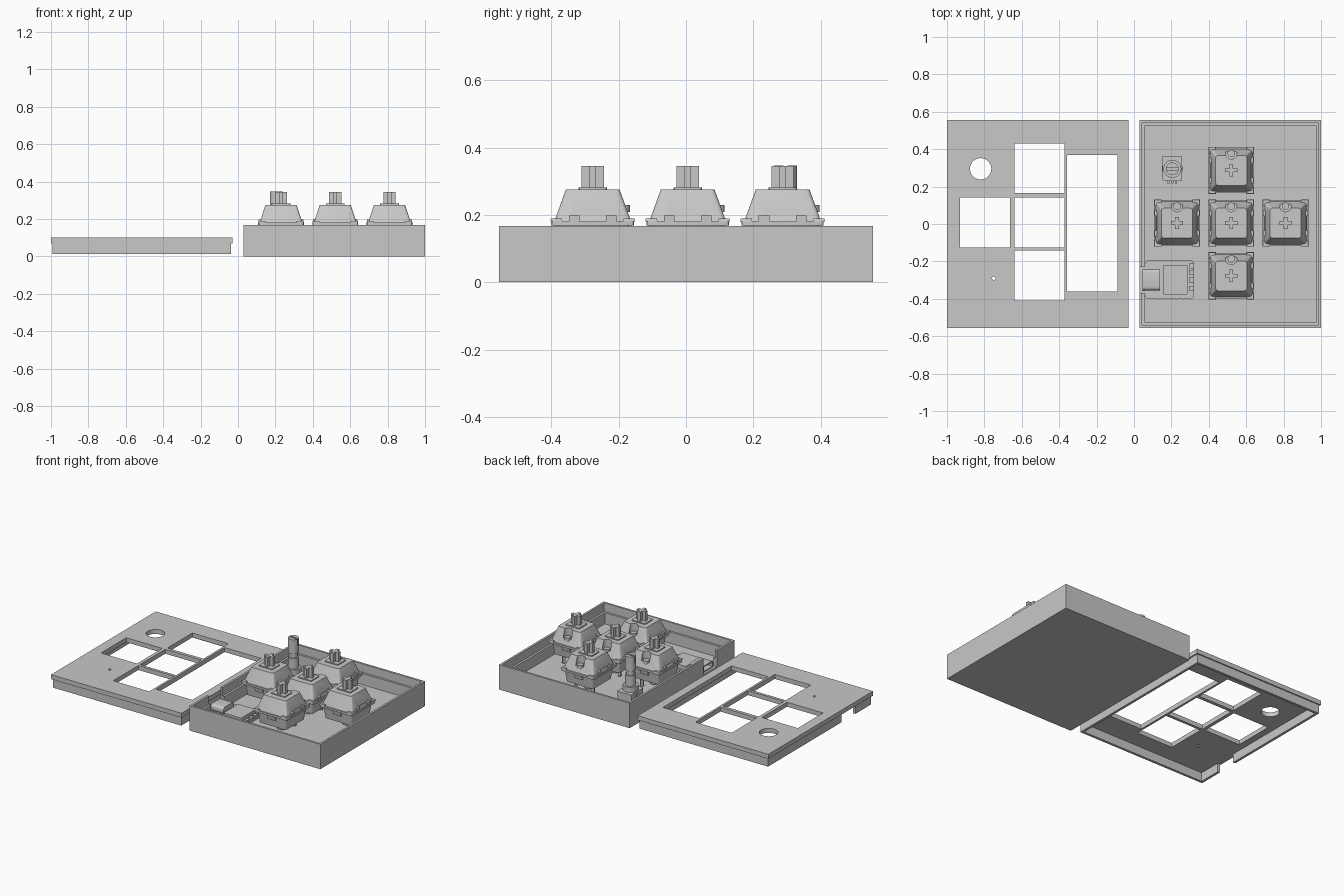
import bpy, bmesh, math
from mathutils import Matrix, Vector

if "Cube" in bpy.data.objects:
    bpy.data.objects.remove(bpy.data.objects["Cube"])

grey = bpy.data.materials.new("plain grey")
grey.diffuse_color = (0.58, 0.58, 0.58, 1)
grey.use_nodes = True
grey.node_tree.nodes["Principled BSDF"].inputs["Base Color"].default_value = grey.diffuse_color


def frustum(bm, c, z0, z1, h0, h1, top_shift=0.0, bevel=0.0):
    """Box with half sizes h0 at the bottom and h1 at the top; optional rounded upright edges."""
    def ring(z, h, dy):
        return [bm.verts.new((c[0] + sx * h[0], c[1] + dy + sy * h[1], z))
                for sx, sy in ((-1, -1), (1, -1), (1, 1), (-1, 1))]
    a, b = ring(z0, h0, 0), ring(z1, h1, top_shift)
    bm.faces.new(a[::-1])
    bm.faces.new(b)
    uprights = []
    for i in range(4):
        j = (i + 1) % 4
        bm.faces.new((a[i], a[j], b[j], b[i]))
        uprights.append(bm.edges.get((a[i], b[i])))
    if bevel:
        bmesh.ops.bevel(bm, geom=uprights, offset=bevel, segments=3, profile=0.5, affect='EDGES')


def box(bm, x0, x1, y0, y1, z0, z1, bevel=0.0):
    h = ((x1 - x0) / 2, (y1 - y0) / 2)
    frustum(bm, ((x0 + x1) / 2, (y0 + y1) / 2), z0, z1, h, h, 0, bevel)


def cyl(bm, x, y, z0, z1, r, n=24, r2=None):
    bmesh.ops.create_cone(bm, cap_ends=True, segments=n, radius1=r, radius2=r if r2 is None else r2,
                          depth=z1 - z0, matrix=Matrix.Translation((x, y, (z0 + z1) / 2)))


def make(name, build, loc=(0, 0, 0)):
    bm = bmesh.new()
    build(bm)
    me = bpy.data.meshes.new(name)
    bm.to_mesh(me)
    bm.free()
    me.materials.append(grey)
    ob = bpy.data.objects.new(name, me)
    ob.location = loc
    bpy.context.collection.objects.link(ob)
    return ob


def smooth(ob):
    bpy.ops.object.select_all(action='DESELECT')
    ob.select_set(True)
    bpy.context.view_layer.objects.active = ob
    bpy.ops.object.shade_smooth_by_angle(angle=math.radians(30))


def cut(ob, builders):
    """Subtract each shape from the object, then drop the cutters."""
    cutters = []
    for b in builders:
        c = make("cutter", b)
        c.hide_render = True
        m = ob.modifiers.new("cut", 'BOOLEAN')
        m.object, m.operation, m.solver = c, 'DIFFERENCE', 'EXACT'
        cutters.append(c)
    bpy.context.view_layer.update()
    me = bpy.data.meshes.new_from_object(ob.evaluated_get(bpy.context.evaluated_depsgraph_get()))
    ob.modifiers.clear()
    ob.data = me
    for c in cutters:
        bpy.data.objects.remove(c)


def slab(*d):
    return lambda bm: box(bm, *d)


Y = 0.555

# Open tray: cavity, stepped rim, connector notch in the left wall
tray = make("tray", slab(0.03, 1.0, -Y, Y, 0, 0.167))
cut(tray, [slab(0.058, 0.972, -Y + 0.028, Y - 0.028, 0.035, 0.3),
           slab(0.044, 0.986, -Y + 0.014, Y - 0.014, 0.11, 0.3),
           slab(0.0, 0.065, -0.37, -0.23, 0.06, 0.3)])

# Lid: flanged plate over a thin skirt
def lid_body(bm):
    box(bm, -0.992, -0.038, -Y + 0.008, Y - 0.008, 0.012, 0.08)

lid = make("lid_plate", slab(-1.0, -0.03, -Y, Y, 0.07, 0.10))
openings = [(-0.64, -0.372, 0.165, 0.43), (-0.64, -0.372, -0.125, 0.143),
            (-0.93, -0.663, -0.125, 0.143), (-0.64, -0.372, -0.41, -0.143),
            (-0.358, -0.087, -0.36, 0.37)]
cut(lid, [slab(*o, 0.0, 0.2) for o in openings]
    + [lambda bm: cyl(bm, -0.82, 0.295, 0, 0.2, 0.057, 48),
       lambda bm: cyl(bm, -0.75, -0.29, 0, 0.2, 0.009, 16)])
skirt = make("lid_skirt", slab(-0.992, -0.038, -Y + 0.008, Y - 0.008, 0.012, 0.07))
cut(skirt, [slab(-0.975, -0.055, -Y + 0.025, Y - 0.025, 0, 0.2),
            slab(-1.1, -0.95, -0.38, -0.235, 0, 0.2)])


# Key switch, modelled around its own centre with the flange at z = 0
def lower_housing(bm):
    frustum(bm, (0, 0), -0.077, 0, (0.098, 0.098), (0.107, 0.107), 0, 0.008)
    box(bm, -0.122, 0.122, -0.122, 0.122, 0, 0.013, 0.008)
    for s in (-1, 1):
        # corner tabs and side clips
        for t in (-1, 1):
            frustum(bm, (s * 0.102, t * 0.108), 0.013, 0.022, (0.02, 0.018), (0.018, 0.016))
            box(bm, s * 0.112 - 0.008, s * 0.112 + 0.008, t * 0.055 - 0.016, t * 0.055 + 0.016, 0.013, 0.03)
        frustum(bm, (0, s * 0.108), -0.03, 0, (0.03, 0.002), (0.03, 0.008))
    # centre post and contact pins
    cyl(bm, 0, 0, -0.125, -0.07, 0.03)
    cyl(bm, -0.058, 0.039, -0.128, -0.07, 0.011, 12)
    cyl(bm, 0.039, 0.078, -0.128, -0.07, 0.011, 12)


def upper_housing(bm):
    frustum(bm, (0, 0), 0.013, 0.107, (0.114, 0.114), (0.083, 0.08), 0, 0.012)


def stem(bm):
    box(bm, -0.05, 0.05, -0.042, 0.042, 0.09, 0.114, 0.006)
    # cross-shaped post
    box(bm, -0.033, 0.033, -0.010, 0.010, 0.114, 0.177)
    box(bm, -0.010, 0.010, -0.033, 0.033, 0.114, 0.1769)


housing = make("switch_upper_housing", upper_housing)
# lamp recess at the back, shallow side scoops
cut(housing, [lambda bm: cyl(bm, 0, 0.09, 0.05, 0.2, 0.03, 24),
              lambda bm: frustum(bm, (0.118, 0), 0.03, 0.2, (0.012, 0.06), (0.05, 0.05)),
              lambda bm: frustum(bm, (-0.118, 0), 0.03, 0.2, (0.012, 0.06), (0.05, 0.05))])
base = make("switch_lower_housing", lower_housing)
post = make("switch_stem", stem)
lens = make("switch_lamp_lens", lambda bm: cyl(bm, 0, 0.09, 0.04, 0.062, 0.02, 20))
for part in (housing, base, post, lens):
    smooth(part)
centres = [(0.52, 0.005), (0.23, 0.005), (0.81, 0.005), (0.52, 0.287), (0.52, -0.277)]
for i, (x, y) in enumerate(centres):
    for part in (housing, base, post, lens):
        ob = part if i == 0 else part.copy()
        if i:
            bpy.context.collection.objects.link(ob)
        ob.location = (x, y, 0.168)


# Rotary knob control
EX, EY = 0.205, 0.295
def encoder_base(bm):
    box(bm, EX - 0.052, EX + 0.052, EY - 0.064, EY + 0.068, 0.055, 0.115, 0.006)
    for s in (-1, 0, 1):
        box(bm, EX + s * 0.02 - 0.005, EX + s * 0.02 + 0.005, EY - 0.078, EY - 0.06, 0.04, 0.075)
    for s in (-1, 1):
        box(bm, EX + s * 0.05 - 0.005, EX + s * 0.05 + 0.005, EY - 0.015, EY + 0.015, 0.036, 0.1)

make("encoder_base", encoder_base)

def encoder_shaft(bm):
    cyl(bm, EX, EY, 0.115, 0.15, 0.048, 32)
    cyl(bm, EX, EY, 0.15, 0.22, 0.034, 32)
    cyl(bm, EX, EY, 0.22, 0.25, 0.026, 32)

smooth(make("encoder_collar", encoder_shaft))
shaft = make("encoder_shaft", lambda bm: cyl(bm, EX, EY, 0.25, 0.347, 0.034, 32))
cut(shaft, [slab(EX - 0.05, EX + 0.05, EY - 0.006, EY + 0.006, 0.30, 0.4)])
smooth(shaft)


# Controller board with edge pads
board = make("controller_board", slab(0.06, 0.322, -0.402, -0.193, 0.042, 0.058, 0.02))
smooth(board)

def pads(bm):
    for i in range(7):
        for y in (-0.392, -0.203):
            cyl(bm, 0.095 + i * 0.034, y, 0.041, 0.061, 0.011, 12)

smooth(make("board_pads", pads))
make("board_shield", slab(0.155, 0.287, -0.376, -0.22, 0.058, 0.084, 0.006))

def chips(bm):
    for y in (-0.225, -0.26, -0.30, -0.345):
        box(bm, 0.295, 0.32, y - 0.013, y + 0.013, 0.058, 0.07)

make("board_chips", chips)

# Cable socket with a rounded mouth
def socket(bm):
    box(bm, 0.045, 0.14, -0.355, -0.242, 0.058, 0.105)
    es = [e for e in bm.edges if abs((e.verts[0].co - e.verts[1].co).normalized().x) > 0.9]
    bmesh.ops.bevel(bm, geom=es, offset=0.018, segments=4, profile=0.5, affect='EDGES')

usb = make("cable_socket", socket)
cut(usb, [slab(0.03, 0.12, -0.343, -0.254, 0.068, 0.096)])
smooth(usb)
